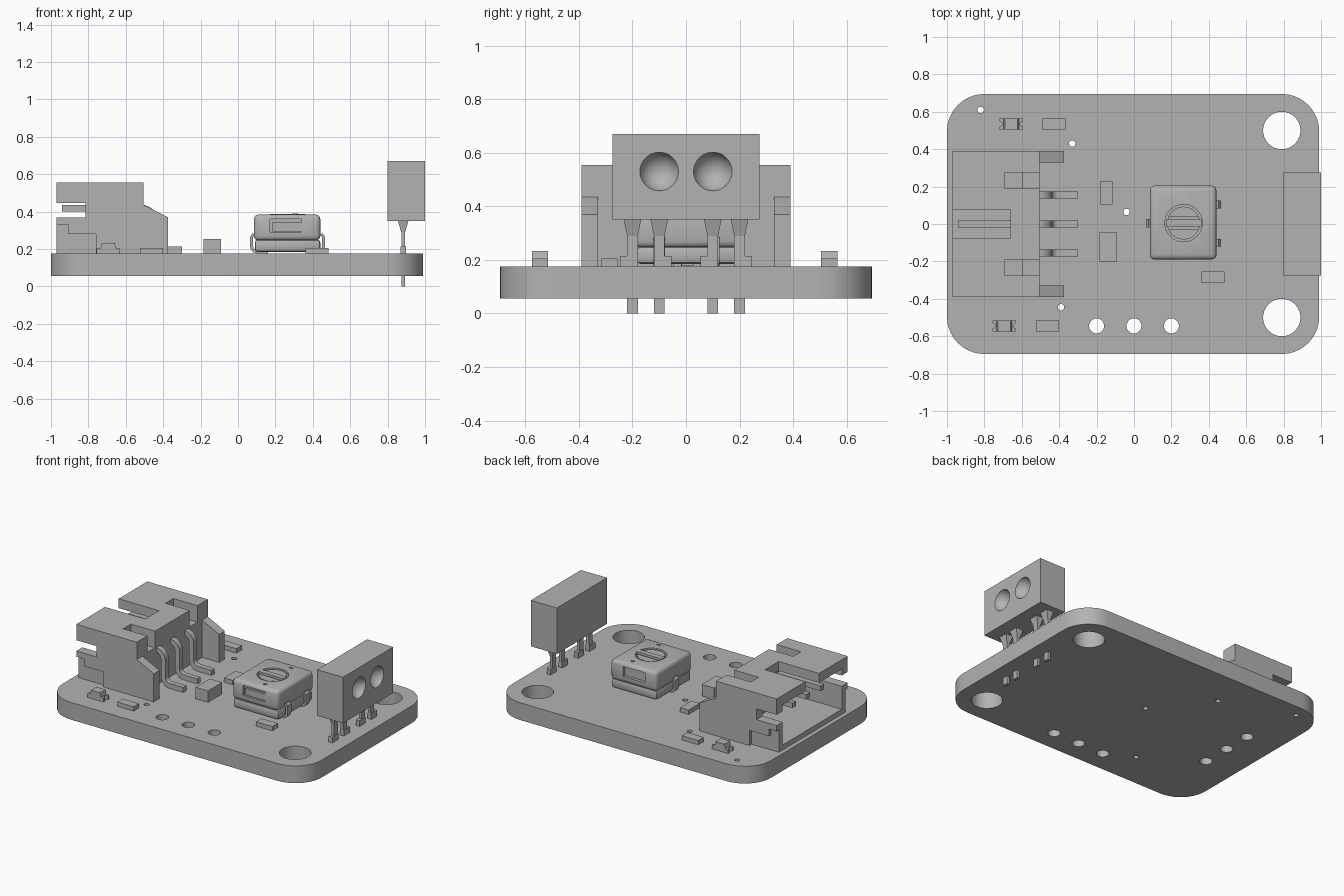
import bpy, bmesh, math
from mathutils import Vector

cube = bpy.data.objects.get("Cube")
if cube:
    bpy.data.objects.remove(cube, do_unlink=True)

grey = bpy.data.materials.new("plain grey")
grey.use_nodes = True
COLOUR = (0.45, 0.45, 0.45, 1)
grey.diffuse_color = COLOUR
grey.node_tree.nodes["Principled BSDF"].inputs["Base Color"].default_value = COLOUR
TOP = 0.175  # upper face of the board


def add(name, bm):
    bmesh.ops.recalc_face_normals(bm, faces=bm.faces)
    mesh = bpy.data.meshes.new(name)
    bm.to_mesh(mesh)
    bm.free()
    ob = bpy.data.objects.new(name, mesh)
    bpy.context.collection.objects.link(ob)
    mesh.materials.append(grey)
    return ob


def prism(name, points, a, b, axis="z"):
    """Extrude an outline from a to b along y or z."""
    bm = bmesh.new()
    place = (lambda p: (p[0], a, p[1])) if axis == "y" else (lambda p: (p[0], p[1], a))
    face = bm.faces.new([bm.verts.new(place(p)) for p in points])
    out = bmesh.ops.extrude_face_region(bm, geom=[face])
    step = Vector((0, b - a, 0)) if axis == "y" else Vector((0, 0, b - a))
    bmesh.ops.translate(bm, vec=step, verts=[v for v in out["geom"] if isinstance(v, bmesh.types.BMVert)])
    return add(name, bm)


def box(name, x, y, z):
    return prism(name, [(x[0], y[0]), (x[1], y[0]), (x[1], y[1]), (x[0], y[1])], z[0], z[1])


def disc(name, x, y, r, z, n=32):
    ring = [(x + r * math.cos(i * math.tau / n), y + r * math.sin(i * math.tau / n)) for i in range(n)]
    return prism(name, ring, z[0], z[1])


def modify(ob, kind, **settings):
    mod = ob.modifiers.new(kind.lower(), kind)
    for key, value in settings.items():
        setattr(mod, key, value)
    bpy.context.view_layer.objects.active = ob
    bpy.ops.object.modifier_apply(modifier=mod.name)


def cut(ob, *cutters):
    for c in cutters:
        modify(ob, "BOOLEAN", object=c, operation="DIFFERENCE", solver="EXACT")
        bpy.data.objects.remove(c, do_unlink=True)


def smooth(ob):
    bpy.ops.object.select_all(action="DESELECT")
    ob.select_set(True)
    bpy.context.view_layer.objects.active = ob
    bpy.ops.object.shade_smooth_by_angle(angle=math.radians(35))


def ribbon(name, path, thick, y, width):
    """Bent metal strip following a path in the xz plane."""
    pts = [Vector(p) for p in path]
    sides = ([], [])
    for i, p in enumerate(pts):
        d = (pts[min(i + 1, len(pts) - 1)] - pts[max(i - 1, 0)]).normalized()
        n = Vector((-d.y, d.x)) * thick / 2
        sides[0].append(p + n)
        sides[1].append(p - n)
    ob = prism(name, sides[0] + sides[1][::-1], y - width / 2, y + width / 2, "y")
    smooth(ob)
    return ob


def bend(cx, cz, r, start, end, n=6):
    angles = [math.radians(start + (end - start) * i / n) for i in range(n + 1)]
    return [(cx + r * math.cos(t), cz + r * math.sin(t)) for t in angles]


# Circuit board with rounded corners and drilled holes
R = 0.2
outline = []
for sx, sy, start in ((1, 1, 0), (-1, 1, 90), (-1, -1, 180), (1, -1, 270)):
    outline += bend(-0.005 + sx * (0.995 - R), sy * (0.695 - R), R, start, start + 90, 10)
board = prism("circuit_board", outline, 0.055, TOP)
holes = [(0.79, s * 0.5, 0.1) for s in (-1, 1)]
holes += [(x, -0.545, 0.04) for x in (-0.2, 0, 0.2)]
holes += [(-0.76, y, 0.04) for y in (-0.2, 0, 0.2)]
holes += [(x, y, 0.017) for x, y in ((-0.82, 0.61), (-0.33, 0.43), (-0.04, 0.065), (-0.39, -0.445))]
cut(board, *[disc("drill", x, y, r, (0, 0.3)) for x, y, r in holes])
smooth(board)

# Plug socket: stepped side profile, hollowed from the open end
profile = [(-0.97, 0.555), (-0.505, 0.555), (-0.505, 0.435), (-0.375, 0.37), (-0.375, TOP),
           (-0.97, TOP), (-0.97, 0.37), (-0.815, 0.37), (-0.815, 0.445), (-0.97, 0.445)]
socket = prism("plug_socket", profile, -0.39, 0.39, "y")
cut(socket,
    box("cavity", (-1.1, -0.6), (-0.325, 0.325), (0.21, 0.49)),
    box("rear_gap", (-0.505, -0.3), (-0.328, 0.328), (0.1, 0.7)),
    box("key_slot", (-1.1, -0.66), (-0.075, 0.075), (0.4, 0.7)))
for s in (-1, 1):
    y = sorted((s * 0.19, s * 0.275))
    low = [(-0.99, 0.33), (-0.91, 0.33), (-0.91, 0.28), (-0.76, 0.28), (-0.76, 0.1), (-0.99, 0.1)]
    edge = sorted((s * 0.365, s * 0.5))
    cut(socket,
        box("latch_slot", (-0.69, -0.48), y, (0.44, 0.7)),
        prism("side_recess", low, edge[0], edge[1], "y"))

# Socket contacts: straight inside, bent down to the board behind
contact_path = [(-0.94, 0.418), (-0.51, 0.418)] + bend(-0.51, 0.363, 0.055, 80, 0) \
    + bend(-0.405, 0.245, 0.05, 180, 270) + [(-0.3, 0.195)]
for name, y in (("right", -0.155), ("middle", 0), ("left", 0.155)):
    ribbon(name + "_contact", contact_path, 0.035, y, 0.036)

# Terminal block with two shallow round wire entries
terminal = box("terminal_block", (0.8, 1.0), (-0.275, 0.275), (0.35, 0.67))
for y in (-0.1, 0.1):
    bm = bmesh.new()
    bmesh.ops.create_uvsphere(bm, u_segments=24, v_segments=16, radius=0.075)
    bmesh.ops.translate(bm, vec=(1.02, y, 0.53), verts=bm.verts)
    cut(terminal, add("entry", bm))
smooth(terminal)

# Terminal legs: flared top, thin stem through the board, one sided foot
for i, y in enumerate((-0.2, -0.1, 0.1, 0.2)):
    box("terminal_leg_%d" % i, (0.873, 0.893), (y - 0.02, y + 0.02), (0.0, 0.3))
    bm = bmesh.new()
    bmesh.ops.create_cube(bm, size=1)
    for v in bm.verts:
        wide = v.co.z > 0
        v.co = (0.883 + v.co.x * (0.056 if wide else 0.02),
                y + v.co.y * (0.065 if wide else 0.04), 0.35 if wide else 0.29)
    add("leg_flare_%d" % i, bm)
    out = 1 if y in (0.2, -0.1) else -1
    box("leg_foot_%d" % i, (0.868, 0.898), sorted((y - out * 0.02, y + out * 0.046)), (TOP, 0.215))

# Trimmer: lower base, rounded metal cover, slotted dial
CX, CY = 0.265, 0.005
base = box("trimmer_base", (0.09, 0.44), (-0.185, 0.195), (0.185, 0.25))
modify(base, "BEVEL", width=0.015, segments=2)
cover = box("trimmer_cover", (0.085, 0.44), (-0.19, 0.205), (0.245, 0.385))
modify(cover, "BEVEL", width=0.025, segments=3, limit_method="NONE")
cut(cover, disc("dial_well", CX, CY, 0.1, (0.35, 0.45)),
    box("front_window", (0.17, 0.34), (-0.3, -0.17), (0.29, 0.36)),
    box("back_window", (0.17, 0.34), (0.185, 0.3), (0.29, 0.36)))
for ob in (base, cover):
    smooth(ob)
box("front_tab", (0.185, 0.34), (-0.185, -0.165), (0.295, 0.342))
dial = disc("trimmer_dial", CX, CY, 0.088, (0.34, 0.38))
cut(dial, box("slot_upper", (0.1, 0.45), (CY + 0.018, CY + 0.032), (0.365, 0.45)),
    box("slot_lower", (0.1, 0.45), (CY - 0.032, CY - 0.018), (0.365, 0.45)))
smooth(dial)
box("dial_bar", (CX - 0.095, CX + 0.095), (CY - 0.018, CY + 0.018), (0.365, 0.388))
for s in (-1, 1):
    x, y = CX + 0.04, CY + s * 0.14
    prism("pointer_mark", [(x - 0.015, y), (x + 0.015, y), (x, y + s * 0.02)], 0.38, 0.389)

# Trimmer leads on both sides
left_path = [(0.085, 0.28), (0.073, 0.265), (0.073, 0.215)] + bend(0.103, 0.215, 0.03, 190, 270) + [(0.16, 0.185)]
right_path = [(0.53 - x, z) for x, z in left_path]
ribbon("side_lead", left_path, 0.016, CY, 0.045)
for y in (-0.1, 0.105):
    ribbon("pair_lead", right_path, 0.016, y, 0.042)

# Small plain chips
for i, (x0, x1, y0, y1, z) in enumerate((
        (-0.49, -0.365, 0.505, 0.565, 0.205), (-0.525, -0.4, -0.575, -0.515, 0.205),
        (-0.18, -0.115, 0.105, 0.23, 0.205), (-0.185, -0.09, -0.2, -0.045, 0.255),
        (0.36, 0.485, -0.315, -0.255, 0.205))):
    box("chip_%d" % i, (x0, x1), (y0, y1), (TOP, z))

# Indicator lamps with notched ends and a raised lens
for name, x, y in (("back", -0.657, 0.535), ("front", -0.693, -0.545)):
    lamp = box(name + "_lamp", (x - 0.063, x + 0.063), (y - 0.03, y + 0.03), (TOP, 0.203))
    cut(lamp, *[disc("notch", x + s * 0.063, y, 0.015, (0.1, 0.3), 16) for s in (-1, 1)])
    lens = [(x - 0.042, 0.203), (x + 0.042, 0.203), (x + 0.034, 0.233), (x - 0.034, 0.233)]
    prism(name + "_lens", lens, y - 0.03, y + 0.03, "y")
